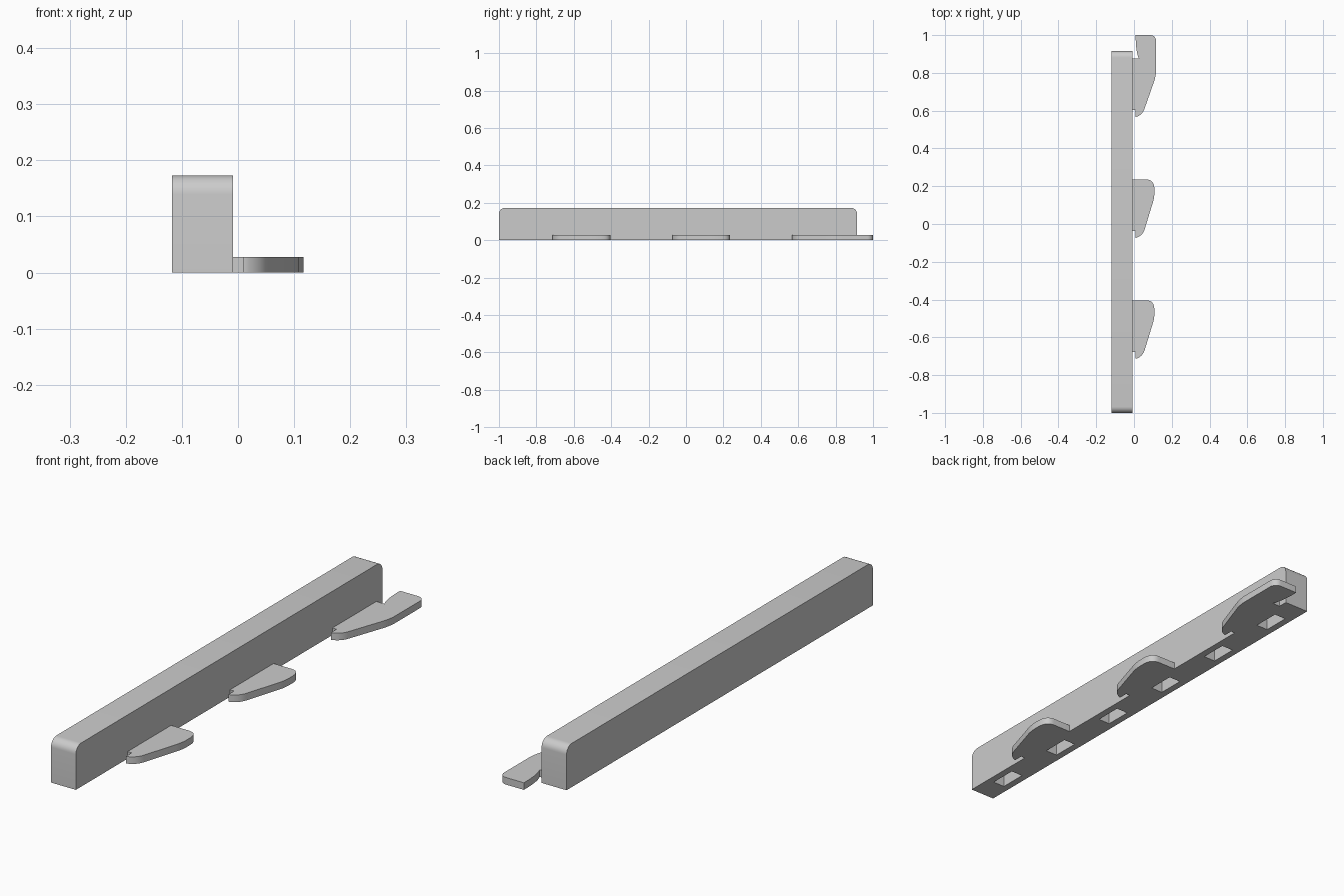
import bpy
import bmesh
import math
from mathutils import Vector

if "Cube" in bpy.data.objects:
    bpy.data.objects.remove(bpy.data.objects["Cube"], do_unlink=True)

grey = bpy.data.materials.new("plain_grey")
grey.use_nodes = True
colour = (0.6, 0.6, 0.6, 1)
grey.diffuse_color = colour
grey.node_tree.nodes["Principled BSDF"].inputs["Base Color"].default_value = colour


def finish(obj, angle=35):
    bpy.ops.object.select_all(action="DESELECT")
    obj.select_set(True)
    bpy.context.view_layer.objects.active = obj
    bpy.ops.object.shade_smooth_by_angle(angle=math.radians(angle))


def extrude_profile(name, points, offset):
    """Solid made by pushing a flat outline along an offset."""
    bm = bmesh.new()
    face = bm.faces.new([bm.verts.new(p) for p in points])
    result = bmesh.ops.extrude_face_region(bm, geom=[face])
    verts = [v for v in result["geom"] if isinstance(v, bmesh.types.BMVert)]
    bmesh.ops.translate(bm, verts=verts, vec=offset)
    bmesh.ops.recalc_face_normals(bm, faces=bm.faces)
    mesh = bpy.data.meshes.new(name)
    bm.to_mesh(mesh)
    bm.free()
    mesh.materials.append(grey)
    obj = bpy.data.objects.new(name, mesh)
    bpy.context.collection.objects.link(obj)
    return obj


def curve(a, b, c, steps=8):
    """Points of a quadratic curve from a to c, pulled toward b."""
    a, b, c = Vector(a), Vector(b), Vector(c)
    ts = [i / steps for i in range(steps + 1)]
    return [tuple(a * (1 - t) ** 2 + b * 2 * t * (1 - t) + c * t * t) for t in ts]


def arc(cx, cy, r, start, steps=8):
    angles = [math.radians(start + 90 * i / steps) for i in range(steps + 1)]
    return [(cx + r * math.cos(a), cy + r * math.sin(a)) for a in angles]


# Long bar with rounded upper ends
left, right, front, back, top, r = -0.118, -0.009, -1.0, 0.915, 0.173, 0.033
outline = [(front, 0), (back, 0)]
outline += arc(back - r, top - r, r, 0) + arc(front + r, top - r, r, 90)
bar = extrude_profile("bar", [(left, y, z) for y, z in outline], (right - left, 0, 0))

# Row of pockets sunk into the underside
mid, half_w, half_l = (left + right) / 2, 0.026, 0.055
for i in range(6):
    y = -0.845 + 0.321 * i
    corners = [(sx * half_w + mid, y + sy * half_l, -0.05)
               for sx, sy in ((-1, -1), (1, -1), (1, 1), (-1, 1))]
    cutter = extrude_profile("pocket_cutter", corners, (0, 0, 0.17))
    cutter.hide_render = True
    cut = bar.modifiers.new("pocket", "BOOLEAN")
    cut.operation = "DIFFERENCE"
    cut.solver = "EXACT"
    cut.object = cutter
    bpy.context.view_layer.objects.active = bar
    bpy.ops.object.modifier_apply(modifier=cut.name)
    bpy.data.objects.remove(cutter, do_unlink=True)
finish(bar)


# Flat hooks along the bar's left side, heights measured from the notch
def hook(name, y, rear):
    points = [(right, 0), (0.009, 0), (0.009, -0.036)]
    points += curve((0.012, -0.036), (0.044, -0.026), (0.056, 0.008))
    if rear:
        points += curve((0.104, 0.145), (0.117, 0.18), (0.117, 0.215))
        points += arc(0.087, 0.367, 0.03, 0)
        points += curve((0.009, 0.397), (0.008, 0.31), (0.026, 0.274))
    else:
        points += curve((0.098, 0.145), (0.108, 0.175), (0.108, 0.205))
        points += curve((0.108, 0.225), (0.106, 0.272), (0.068, 0.272))
    points.append((right, 0.274 if rear else 0.272))
    finish(extrude_profile(name, [(px, y + py, 0) for px, py in points], (0, 0, 0.028)))


hook("front_hook", -0.677, False)
hook("middle_hook", -0.037, False)
hook("rear_hook", 0.603, True)
